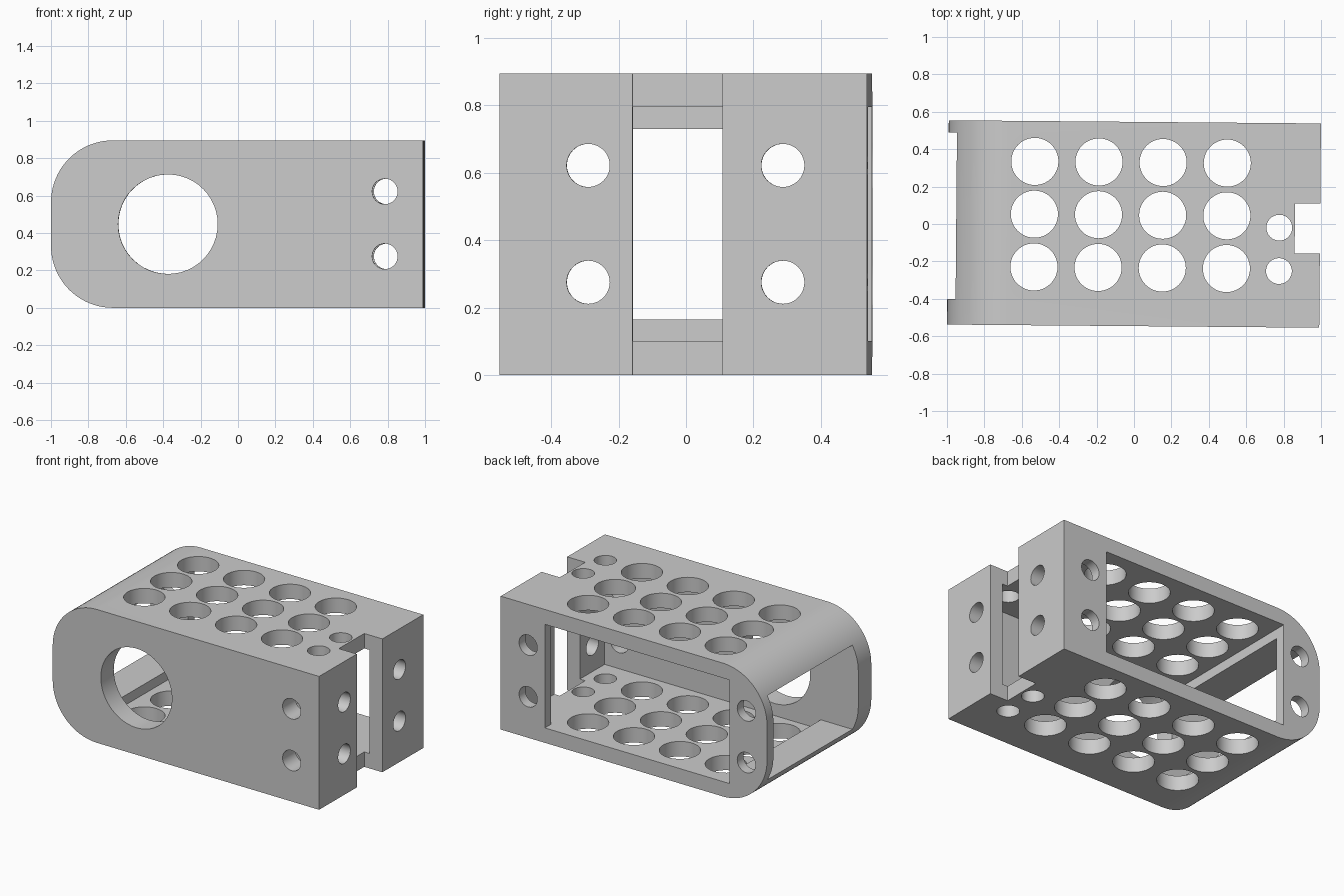
import bpy
import bmesh
from math import pi, radians
from mathutils import Matrix, Vector

cube = bpy.data.objects.get("Cube")
if cube:
    bpy.data.objects.remove(cube, do_unlink=True)

HALF_X, HALF_Y, HEIGHT = 0.995, 0.546, 0.895
FLOOR, CEILING = 0.1, 0.795
INNER_FRONT, INNER_BACK = -0.41, 0.48
INNER_RIGHT, INNER_LEFT = -0.715, 0.9

grey = bpy.data.materials.new("plain_grey")
grey.use_nodes = True
grey.diffuse_color = (0.6, 0.6, 0.6, 1)
grey.node_tree.nodes["Principled BSDF"].inputs["Base Color"].default_value = (0.6, 0.6, 0.6, 1)


def add_object(name, bm):
    mesh = bpy.data.meshes.new(name)
    bm.to_mesh(mesh)
    bm.free()
    mesh.materials.append(grey)
    obj = bpy.data.objects.new(name, mesh)
    bpy.context.collection.objects.link(obj)
    return obj


def box_mesh(x, y, z):
    """Box from three (low, high) ranges."""
    bm = bmesh.new()
    ranges = (x, y, z)
    centre = Vector([(a + b) / 2 for a, b in ranges])
    size = Vector([b - a for a, b in ranges])
    bmesh.ops.create_cube(bm, size=1, matrix=Matrix.Translation(centre) @ Matrix.Diagonal(size).to_4x4())
    return bm


def rod_mesh(centre, axis, radius, length):
    """Cylinder along the named axis."""
    turn = {"X": Matrix.Rotation(pi / 2, 4, "Y"), "Y": Matrix.Rotation(pi / 2, 4, "X"),
            "Z": Matrix.Identity(4)}[axis]
    bm = bmesh.new()
    bmesh.ops.create_cone(bm, cap_ends=True, segments=48, radius1=radius, radius2=radius,
                          depth=length, matrix=Matrix.Translation(centre) @ turn)
    return bm


def cut(target, bm):
    """Subtract a mesh and drop the cutter."""
    cutter = add_object("cutter", bm)
    cutter.hide_render = True
    mod = target.modifiers.new("cut", "BOOLEAN")
    mod.operation = "DIFFERENCE"
    mod.solver = "EXACT"
    mod.object = cutter
    bpy.context.view_layer.update()
    graph = bpy.context.evaluated_depsgraph_get()
    result = bpy.data.meshes.new_from_object(target.evaluated_get(graph))
    target.modifiers.clear()
    target.data = result
    bpy.data.objects.remove(cutter, do_unlink=True)


# Outer block with one rounded end
bm = box_mesh((-HALF_X, HALF_X), (-HALF_Y, HALF_Y), (0, HEIGHT))
round_edges = [e for e in bm.edges
               if all(v.co.x < 0 for v in e.verts)
               and abs(e.verts[0].co.y - e.verts[1].co.y) > 1]
bmesh.ops.bevel(bm, geom=round_edges, offset=0.33, segments=20, profile=0.5, affect="EDGES")
bracket = add_object("perforated_bracket", bm)

# Inner cavity, back opening, rounded end window and cable notch
cut(bracket, box_mesh((INNER_RIGHT, INNER_LEFT), (INNER_FRONT, INNER_BACK), (FLOOR, CEILING)))
cut(bracket, box_mesh((INNER_RIGHT, 0.665), (0.3, 0.8), (FLOOR, CEILING)))
cut(bracket, box_mesh((-1.2, -0.6), (INNER_FRONT, INNER_BACK), (0.165, 0.73)))
cut(bracket, box_mesh((0.86, 1.2), (-0.15, 0.117), (-0.2, 1.2)))

# Large round opening in the front wall
cut(bracket, rod_mesh((-0.37, -HALF_Y, 0.447), "Y", 0.266, 0.6))

# Grid of holes through top and bottom plates
for col in range(4):
    for row in (-1, 0, 1):
        cut(bracket, rod_mesh((-0.533 + col * 0.343, 0.048 + row * 0.282, 0.45), "Z", 0.126, 2))
for y in (-0.013, -0.245):
    cut(bracket, rod_mesh((0.777, y, 0.45), "Z", 0.069, 2))

# Screw holes in the side walls, back post and flat end
for z in (0.275, 0.622):
    cut(bracket, rod_mesh((0.79, 0, z), "Y", 0.068, 2))
    cut(bracket, rod_mesh((-0.84, 0.55, z), "Y", 0.068, 0.4))
    for y in (-0.282, 0.296):
        cut(bracket, rod_mesh((1, y, z), "X", 0.064, 0.4))

# Slight turn about the vertical, then smooth the curved walls
bracket.data.transform(Matrix.Rotation(-0.0085, 4, "Z"))
bpy.ops.object.select_all(action="DESELECT")
bracket.select_set(True)
bpy.context.view_layer.objects.active = bracket
bpy.ops.object.shade_smooth_by_angle(angle=radians(30))
